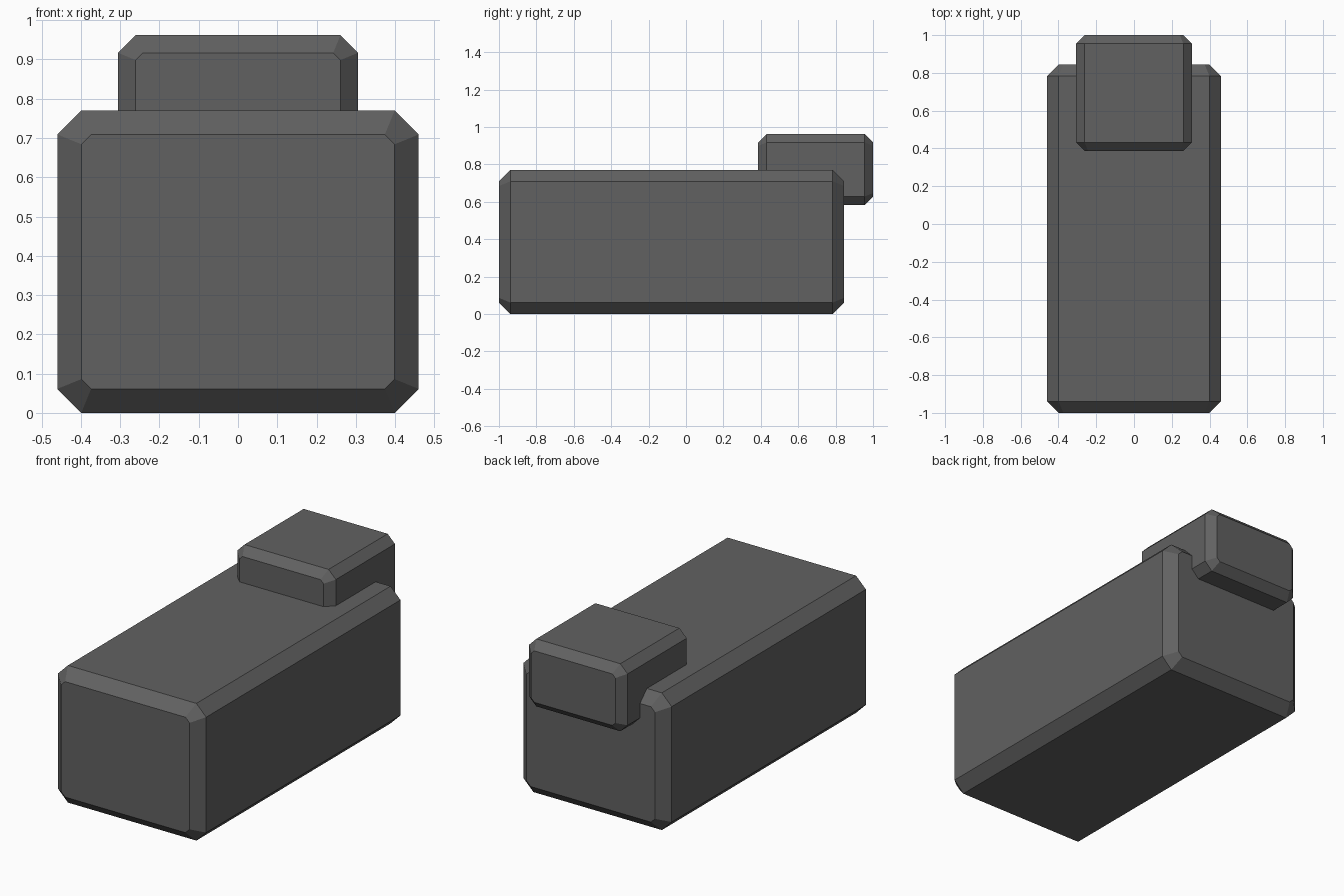
import bpy, bmesh

if "Cube" in bpy.data.objects:
    bpy.data.objects.remove(bpy.data.objects["Cube"])

grey = bpy.data.materials.new("dark grey")
grey.diffuse_color = (0.12, 0.12, 0.12, 1)
grey.use_nodes = True
grey.node_tree.nodes["Principled BSDF"].inputs["Base Color"].default_value = grey.diffuse_color


def chamfered_box(name, half_x, y0, y1, z0, z1, bevel):
    """Box with flat chamfers; the corners of its front and back faces are nipped."""
    cy, cz = (y0 + y1) / 2, (z0 + z1) / 2
    hx, hy, hz = half_x, (y1 - y0) / 2, (z1 - z0) / 2
    ix, iy, iz = hx - bevel, hy - bevel, hz - bevel
    nip = 0.41 * bevel
    bm = bmesh.new()
    for sx in (-1, 1):
        for sy in (-1, 1):
            for sz in (-1, 1):
                for x, y, z in ((hx, iy, iz), (ix, iy, hz),
                                (ix, hy, iz - nip), (ix - nip, hy, iz)):
                    bm.verts.new((sx * x, cy + sy * y, cz + sz * z))
    bmesh.ops.convex_hull(bm, input=bm.verts[:])
    bmesh.ops.dissolve_limit(bm, angle_limit=0.02, verts=bm.verts[:], edges=bm.edges[:])
    bmesh.ops.recalc_face_normals(bm, faces=bm.faces[:])
    mesh = bpy.data.meshes.new(name)
    bm.to_mesh(mesh)
    bm.free()
    mesh.materials.append(grey)
    ob = bpy.data.objects.new(name, mesh)
    bpy.context.collection.objects.link(ob)
    return ob


# long main block
chamfered_box("main_block", 0.46, -1.0, 0.845, 0.0, 0.77, 0.061)
# small block set into the top of the back end
chamfered_box("rear_block", 0.306, 0.386, 1.0, 0.583, 0.962, 0.045)
